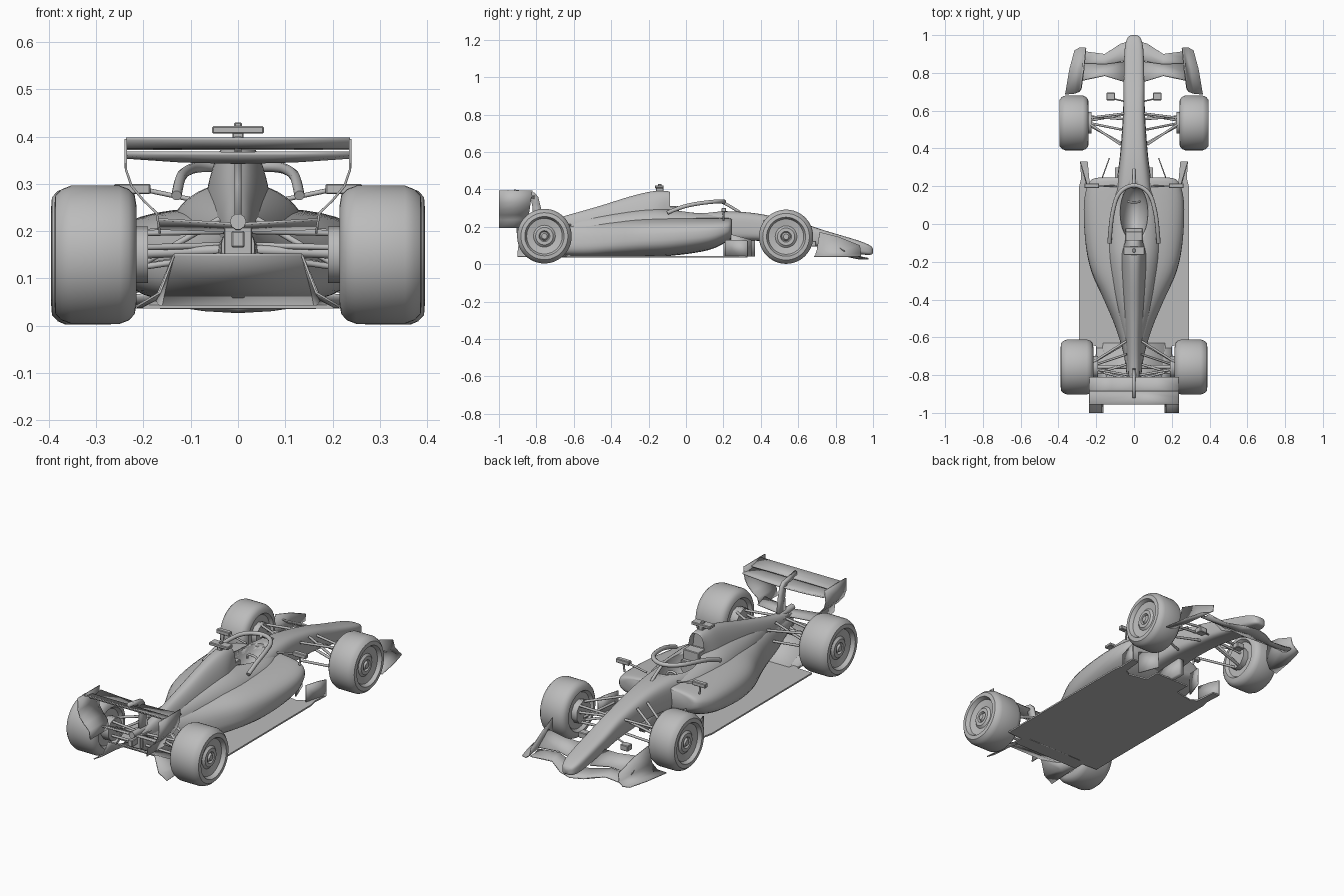
import bpy, bmesh, math
from mathutils import Vector

if "Cube" in bpy.data.objects:
    bpy.data.objects.remove(bpy.data.objects["Cube"])

grey = bpy.data.materials.new("plain_grey")
grey.diffuse_color = (0.5, 0.5, 0.5, 1)
grey.use_nodes = True
grey.node_tree.nodes["Principled BSDF"].inputs["Base Color"].default_value = grey.diffuse_color


def finish(name, bm, angle=40):
    bmesh.ops.recalc_face_normals(bm, faces=bm.faces)
    me = bpy.data.meshes.new(name)
    bm.to_mesh(me)
    bm.free()
    me.materials.append(grey)
    ob = bpy.data.objects.new(name, me)
    bpy.context.collection.objects.link(ob)
    bpy.ops.object.select_all(action='DESELECT')
    ob.select_set(True)
    bpy.context.view_layer.objects.active = ob
    bpy.ops.object.shade_smooth_by_angle(angle=math.radians(angle))
    return ob


def mirror(ob):
    ob.modifiers.new("mirror", 'MIRROR')
    return ob


def interp(secs, steps=4):
    # smooth in-between sections
    out = []
    for i in range(len(secs) - 1):
        p = [Vector(secs[j]) for j in (max(i - 1, 0), i, i + 1, min(i + 2, len(secs) - 1))]
        for k in range(steps):
            t = k / steps
            out.append(0.5 * (2 * p[1] + (p[2] - p[0]) * t + (2 * p[0] - 5 * p[1] + 4 * p[2] - p[3]) * t * t
                              + (3 * p[1] - p[0] - 3 * p[2] + p[3]) * t ** 3))
    return out + [Vector(secs[-1])]


def loft(name, secs, power=2.6, n=36, inset=0.0):
    # sections: y, half width, bottom z, top z, narrowing towards the top
    bm = bmesh.new()
    rings = []
    for y, w, zb, zt, taper in interp(secs):
        ring = []
        for i in range(n):
            a = 2 * math.pi * (i + 0.5) / n
            c, s = math.cos(a), math.sin(a)
            h = math.copysign(abs(s) ** (2 / power), s) / 2 + 0.5
            x = w * math.copysign(abs(c) ** (2 / power), c) * (1 - taper * h)
            ring.append(bm.verts.new((x, y, zb + (zt - zb) * h)))
        rings.append(ring)
    for a, b in zip(rings, rings[1:]):
        for i in range(n):
            bm.faces.new((a[i], a[i - 1], b[i - 1], b[i]))
    front = bm.faces.new(rings[0])
    bm.faces.new(rings[-1])
    if inset:
        bmesh.ops.inset_region(bm, faces=[front], thickness=inset)
        bmesh.ops.translate(bm, verts=front.verts, vec=(0, -0.04, 0))
    return finish(name, bm)


def sheet(name, rows, thick=0.006, both=True):
    bm = bmesh.new()
    vs = [[bm.verts.new(p) for p in r] for r in rows]
    for a, b in zip(vs, vs[1:]):
        for i in range(len(a) - 1):
            bm.faces.new((a[i], a[i + 1], b[i + 1], b[i]))
    ob = finish(name, bm)
    m = ob.modifiers.new("thickness", 'SOLIDIFY')
    m.thickness, m.offset = thick, 0
    return mirror(ob) if both else ob


def box(name, lo, hi, both=False):
    bm = bmesh.new()
    bmesh.ops.create_cube(bm, size=1)
    for v in bm.verts:
        v.co = [(l + h) / 2 + c * (h - l) for l, h, c in zip(lo, hi, v.co)]
    bmesh.ops.bevel(bm, geom=bm.edges[:], offset=0.003, segments=1, affect='EDGES')
    ob = finish(name, bm, 20)
    return mirror(ob) if both else ob


def rods(name, segs, r, flat=1.0):
    # straight arms from point to point, mirrored to the other side
    bm = bmesh.new()
    for p, q in segs:
        p, q = Vector(p), Vector(q)
        rot = (q - p).to_track_quat('Z', 'Y').to_matrix().to_4x4()
        rot.translation = (p + q) / 2
        bmesh.ops.create_cone(bm, cap_ends=True, segments=10, radius1=r, radius2=r,
                              depth=(q - p).length, matrix=rot)
    return mirror(finish(name, bm))


def tube(name, pts, r, cyclic=False):
    cu = bpy.data.curves.new(name, 'CURVE')
    cu.dimensions, cu.bevel_depth, cu.bevel_resolution = '3D', r, 3
    cu.use_fill_caps = True
    sp = cu.splines.new('NURBS')
    sp.points.add(len(pts) - 1)
    for p, co in zip(sp.points, pts):
        p.co = (*co, 1)
    sp.use_endpoint_u, sp.order_u, sp.use_cyclic_u = True, 3, cyclic
    cu.materials.append(grey)
    ob = bpy.data.objects.new(name, cu)
    bpy.context.collection.objects.link(ob)


def wheel(name, x0, x1, y, z, R):
    # profile of (fraction of width, fraction of radius), spun around the axle
    prof = [(.1, 0), (.1, .5), (.1, .64), (0, .72), (.02, .86), (.09, .95), (.2, 1), (.8, 1), (.91, .95),
            (.99, .86), (1, .72), (.94, .68), (.88, .65), (.84, .4), (.9, .32), (.9, .2), (.84, .16), (.92, .1), (.92, 0)]
    bm = bmesh.new()
    vs = [bm.verts.new((x0 + (x1 - x0) * a, y, z + R * b)) for a, b in prof]
    es = [bm.edges.new(p) for p in zip(vs, vs[1:])]
    bmesh.ops.spin(bm, geom=vs + es, cent=(0, y, z), axis=(1, 0, 0), angle=2 * math.pi, steps=48)
    bmesh.ops.remove_doubles(bm, verts=bm.verts, dist=1e-5)
    return mirror(finish(name, bm, 35))


# wheels
wheel("rear_wheels", .215, .388, -.757, .15, .146)
wheel("front_wheels", .24, .395, .535, .147, .145)

# main body shells
chassis = loft("nose_and_chassis", [(1.0, .012, .06, .082, 0), (.985, .035, .05, .1, 0), (.92, .05, .055, .127, 0),
               (.75, .055, .085, .178, 0), (.6, .06, .11, .225, .1), (.4, .075, .125, .268, .15),
               (.24, .095, .12, .283, .15), (.05, .12, .1, .282, .15), (-.15, .12, .1, .282, .15)], 3.6)
pods = loft("sidepods", [(.245, .19, .15, .24, 0), (.225, .235, .125, .248, 0), (.12, .262, .075, .25, -.02),
            (-.08, .262, .045, .25, .02), (-.25, .235, .04, .245, .08), (-.4, .175, .04, .233, .2), (-.55, .11, .04, .22, .3),
            (-.7, .06, .06, .21, .3), (-.84, .035, .13, .2, 0)], 2.7)
surround = loft("cockpit_surround", [(.22, .09, .15, .27, .1), (.1, .15, .15, .279, .25), (-.06, .17, .15, .292, .35),
                (-.2, .165, .15, .3, .4), (-.4, .12, .15, .275, .4), (-.6, .06, .15, .24, .4)], 2.6)
loft("engine_cover", [(-.085, .05, .24, .385, .2), (-.1, .055, .22, .391, .25), (-.18, .085, .2, .39, .5),
     (-.3, .085, .18, .362, .55), (-.45, .07, .17, .315, .5), (-.6, .055, .15, .272, .45), (-.72, .042, .14, .24, .3),
     (-.83, .03, .14, .22, .1)], 2.8, inset=.008)

# cockpit opening
bm = bmesh.new()
bmesh.ops.create_uvsphere(bm, u_segments=32, v_segments=16, radius=1)
for v in bm.verts:
    v.co = (v.co.x * .075, .06 + v.co.y * .15, .3 + v.co.z * .14)
cutter = finish("cockpit_cutter", bm)
cutter.hide_render = True
for ob in (chassis, pods, surround):
    bpy.context.view_layer.objects.active = ob
    m = ob.modifiers.new("opening", 'BOOLEAN')
    m.operation, m.object, m.solver = 'DIFFERENCE', cutter, 'EXACT'
    bpy.ops.object.modifier_apply(modifier=m.name)
bpy.data.objects.remove(cutter)
box("headrest", (-.045, -.1, .24), (.045, -.04, .31))
box("seat_back", (-.045, -.06, .18), (.045, -.02, .26))
tube("steering_wheel", [(-.03, .12, .235), (-.03, .115, .26), (.03, .115, .26), (.03, .12, .235)], .006)

# halo and camera pod
tube("halo_ring", [(-.13, -.1, .275), (-.125, -.03, .305), (-.115, .06, .325), (-.085, .17, .337), (0, .215, .335),
                   (.085, .17, .337), (.115, .06, .325), (.125, -.03, .305), (.13, -.1, .275)], .011)
tube("halo_pillar", [(0, .19, .333), (0, .24, .31), (0, .29, .275)], .008)
box("camera_mast", (-.012, -.16, .38), (.012, -.12, .412))
box("camera_bar", (-.055, -.165, .406), (.055, -.12, .422))
box("camera_tip", (-.008, -.15, .415), (.008, -.13, .43))

# mirrors
box("mirrors", (.185, .19, .278), (.262, .215, .3), True)
rods("mirror_stalks", [((.09, .2, .265), (.2, .203, .288)), ((.22, .2, .235), (.225, .203, .285))], .005)
box("nose_winglets", (.1, .655, .095), (.145, .695, .125), True)
rods("nose_winglet_stalks", [((.03, .645, .13), (.12, .665, .115))], .004)

# floor
half = [(0, .3), (.1, .3), (.1, .22), (.2, .2), (.235, .22), (.245, .33), (.285, .33), (.28, .24), (.29, .2),
        (.29, -.64), (.2, -.645), (.2, -.7), (.165, -.7), (0, -.7)]
bm = bmesh.new()
face = bm.faces.new([bm.verts.new((x, y, .036)) for x, y in half + [(-x, y) for x, y in half[-2:0:-1]]])
top = bmesh.ops.extrude_face_region(bm, geom=[face])
bmesh.ops.translate(bm, verts=[v for v in top['geom'] if isinstance(v, bmesh.types.BMVert)], vec=(0, 0, .008))
finish("floor", bm)
sheet("floor_fences", [[(.285, .33, .04), (.285, .33, .125)], [(.27, .28, .04), (.27, .28, .13)],
                       [(.25, .21, .04), (.25, .21, .13)]])
sheet("inner_fences", [[(.13, .35, .04), (.13, .35, .13)], [(.17, .24, .04), (.17, .24, .16)]])
sheet("keel", [[(0, .37, .04), (0, .37, .14)], [(0, .2, .04), (0, .2, .14)]], .03, False)

# diffuser ramp and its side fences
sheet("diffuser", [[(-.165, -.62, .038), (.165, -.62, .038)], [(-.15, -.78, .09), (.15, -.78, .09)],
                   [(-.135, -.89, .15), (.135, -.89, .15)]], .006, False)
sheet("diffuser_sides", [[(.2, -.64, .04), (.165, -.64, .04), (.16, -.64, .045)],
                         [(.205, -.78, .04), (.175, -.78, .055), (.15, -.78, .092)],
                         [(.215, -.9, .04), (.165, -.9, .07), (.135, -.89, .15)]], .005)

# front wing elements, end plates and foot plates
sheet("front_wing_main", [[(0, .975, .03), (0, .92, .03), (0, .87, .04)], [(.07, .955, .034), (.07, .9, .034), (.07, .86, .05)],
                          [(.155, .9, .046), (.155, .87, .05), (.155, .84, .068)],
                          [(.27, .915, .046), (.27, .88, .046), (.27, .85, .06)]], .007)
sheet("front_wing_flap", [[(.04, .86, .06), (.04, .8, .085), (.04, .75, .105)], [(.155, .845, .076), (.155, .81, .1), (.155, .785, .125)],
                          [(.275, .85, .068), (.275, .8, .1), (.275, .76, .13)]])
sheet("front_wing_end_plates", [[(.255, .93, .1), (.262, .935, .06), (.285, .935, .042), (.315, .92, .04)],
                                [(.265, .82, .145), (.275, .82, .07), (.3, .82, .043), (.342, .82, .04)],
                                [(.28, .715, .172), (.29, .7, .08), (.315, .69, .045), (.365, .685, .04)]], .005)

# rear wing
sheet("rear_wing_main", [[(x, -.81, .36 - d), (x, -.86, .352 - d), (x, -.905, .364)]
                         for x, d in ((0, .006), (.12, .003), (.237, -.005))], .008)
sheet("rear_wing_flap", [[(x, -.885, .374), (x, -.92, .378), (x, -.955, .395)] for x in (0, .237)])
prof = [(.237, .395), (.237, .33), (.225, .295), (.2, .265), (.172, .238), (.165, .195)]
sheet("rear_wing_end_plates", [[(x, y if y < -.9 else y - (.4 - z) * .15, z) for x, z in prof]
                               for y in (-.82, -.92, -1.0)], .005)
sheet("wing_pylon", [[(0, -.76, .2), (0, -.83, .2)], [(0, -.775, .3), (0, -.82, .3)], [(0, -.79, .36), (0, -.83, .35)],
                     [(0, -.81, .382), (0, -.84, .365)], [(0, -.92, .4), (0, -.92, .375)]], .014, False)

# gearbox tail, exhaust and tail light
box("gearbox", (-.03, -.86, .14), (.03, -.7, .21))
tube("exhaust", [(0, -.78, .215), (0, -.83, .218), (0, -.89, .22)], .017)
box("tail_light", (-.014, -.905, .165), (.014, -.85, .2))
sheet("beam_wing", [[(0, -.82, .2), (0, -.88, .215)], [(.17, -.84, .205), (.17, -.9, .225)]], .005)

# suspension arms and brake ducts
rods("front_suspension", [((.05, .585, .2), (.25, .56, .19)), ((.07, .42, .23), (.25, .54, .195)),
     ((.05, .58, .125), (.25, .545, .095)), ((.07, .43, .13), (.25, .53, .095)),
     ((.05, .555, .18), (.25, .57, .155)), ((.065, .5, .23), (.24, .535, .11))], .0065)
rods("rear_suspension", [((.04, -.62, .21), (.23, -.74, .195)), ((.03, -.8, .2), (.23, -.765, .195)),
     ((.06, -.64, .15), (.23, -.74, .12)), ((.03, -.82, .15), (.23, -.77, .12)),
     ((.03, -.74, .17), (.23, -.8, .165)), ((.04, -.69, .225), (.22, -.75, .12))], .0065)
rods("brake_ducts", [((.19, -.757, .15), (.24, -.757, .15)), ((.225, .535, .147), (.26, .535, .147))], .06)
rods("axles", [((.03, -.757, .16), (.22, -.757, .152))], .011)
